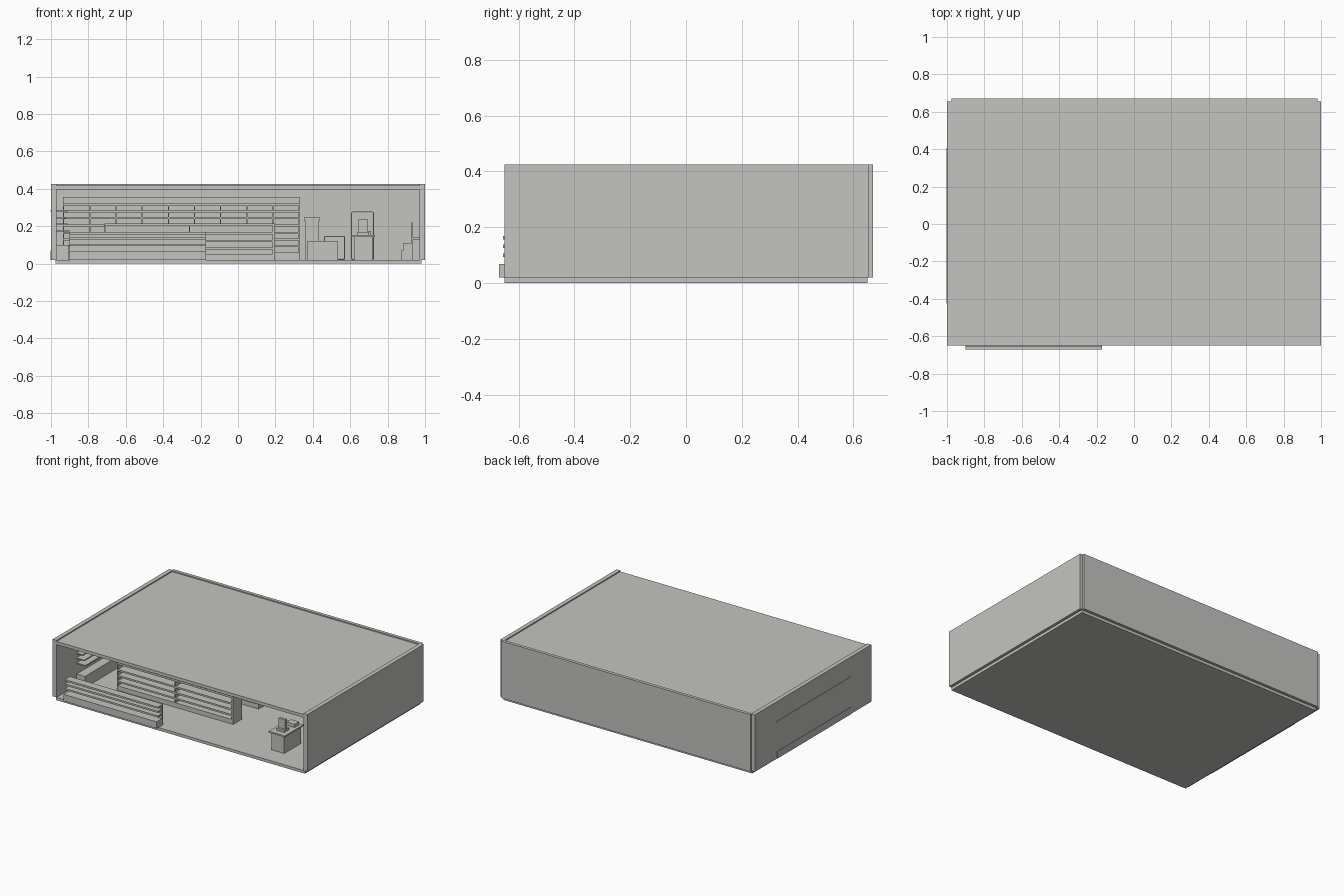
import bpy
import bmesh

cube = bpy.data.objects.get("Cube")
if cube:
    bpy.data.objects.remove(cube, do_unlink=True)

# One pale grey for the whole model
grey = bpy.data.materials.new("pale grey")
grey.use_nodes = True
colour = (0.55, 0.55, 0.53, 1)
grey.diffuse_color = colour
grey.node_tree.nodes["Principled BSDF"].inputs["Base Color"].default_value = colour

FLOOR = 0.02


def part(name, *boxes):
    """One object made of boxes given as (x range, y range, z range)."""
    bm = bmesh.new()
    for spans in boxes:
        verts = bmesh.ops.create_cube(bm, size=1)["verts"]
        for v in verts:
            v.co = [lo + (c + 0.5) * (hi - lo) for c, (lo, hi) in zip(v.co, spans)]
    mesh = bpy.data.meshes.new(name)
    bm.to_mesh(mesh)
    bm.free()
    obj = bpy.data.objects.new(name, mesh)
    bpy.context.collection.objects.link(obj)
    mesh.materials.append(grey)
    return obj


def bevel(obj, width, segments=2):
    mod = obj.modifiers.new("rounded edges", "BEVEL")
    mod.width = width
    mod.segments = segments


def shelving(name, xs, front, back, base_top, shelves, top, inset=0.0, ends=False, cols=1):
    """Shelf rack facing the front: base, back panel, shelves, uprights."""
    x0, x1 = xs
    boxes = [(xs, (front, back), (FLOOR, base_top)),
             (xs, (back - 0.012, back), (FLOOR, top))]
    for z in shelves:
        boxes.append((xs, (front + inset, back), (z - 0.012, z)))
    for i in range(cols + 1):
        if ends or 0 < i < cols:
            x = x0 + (x1 - x0 - 0.006) * i / cols
            boxes.append(((x, x + 0.006), (front + inset, back), (FLOOR, top)))
    return part(name, *boxes)


# Building shell
part("floor_slab", ((-0.975, 0.98), (-0.65, 0.65), (0, FLOOR)))
part("right_wall", ((-1, -0.97), (-0.65, 0.655), (FLOOR, 0.425)))
part("left_wall", ((0.97, 1), (-0.65, 0.655), (FLOOR, 0.425)))
part("back_wall", ((-0.975, 0.98), (0.647, 0.67), (FLOOR, 0.425)))
part("roof_slab", ((-0.97, 0.97), (-0.65, 0.647), (0.395, 0.417)))

# Front display rack, its base standing just past the floor edge
shelving("front_rack", (-0.9, -0.17), -0.67, -0.6, 0.068,
         (0.105, 0.138, 0.168), 0.168, inset=0.014)

# Aisle racks
for i in range(3):
    y = -0.335 + 0.285 * i
    shelving(f"aisle_rack_{i + 1}", (-0.715, 0.195), y, y + 0.1, 0.052,
             (0.087, 0.127, 0.168, 0.215), 0.215, ends=True, cols=2)
    part(f"aisle_end_panel_{i + 1}", ((0.185, 0.197), (y, y + 0.1), (FLOOR, 0.215)))

# Tall rack along the back wall with its header
shelving("back_rack", (-0.935, 0.33), 0.53, 0.646, 0.06,
         (0.1, 0.135, 0.17, 0.21, 0.25, 0.285, 0.32), 0.355, ends=True, cols=9)
part("back_rack_header", ((-0.935, 0.33), (0.52, 0.646), (0.32, 0.357)))

# Rack on the side wall; base and top shelf reach through the wall
side = (-0.425, 0.405)
part("side_rack",
     ((-1.003, -0.905), side, (FLOOR, 0.07)),
     ((-0.985, -0.905), side, (0.07, 0.1)),
     ((-1.003, -0.91), side, (0.277, 0.286)),
     *[((-0.985, -0.92 + 0.01 * i), side, (z - 0.008, z))
       for i, z in enumerate((0.25, 0.215, 0.18))])

# Stepped storage units at the rear
part("low_cabinet", ((0.37, 0.535), (0.4, 0.5), (FLOOR, 0.12)))
bevel(part("mid_cabinet", ((0.46, 0.572), (0.51, 0.6), (FLOOR, 0.147))), 0.006)
part("tall_cabinet", ((0.36, 0.43), (0.52, 0.62), (FLOOR, 0.228)),
     ((0.355, 0.435), (0.515, 0.625), (0.228, 0.25)))
bevel(part("rear_cooler", ((0.605, 0.727), (0.56, 0.645), (FLOOR, 0.277))), 0.008)

# Checkout counter with till and scanner
part("counter", ((0.62, 0.72), (-0.51, -0.32), (FLOOR, 0.142)),
     ((0.605, 0.732), (-0.52, -0.31), (0.142, 0.152)))
part("till", ((0.64, 0.7), (-0.48, -0.43), (0.152, 0.168)),
     ((0.645, 0.695), (-0.465, -0.445), (0.168, 0.235)))
part("scanner", ((0.65, 0.71), (-0.38, -0.33), (0.152, 0.175)))

# Small desk and seat by the side wall
part("seat", ((0.875, 0.935), (0.1, 0.17), (FLOOR, 0.07)),
     ((0.885, 0.935), (0.105, 0.165), (0.07, 0.11)),
     ((0.928, 0.935), (0.1, 0.17), (0.11, 0.22)))
part("wall_shelf", ((0.935, 0.972), (0.05, 0.25), (0.128, 0.14)))
